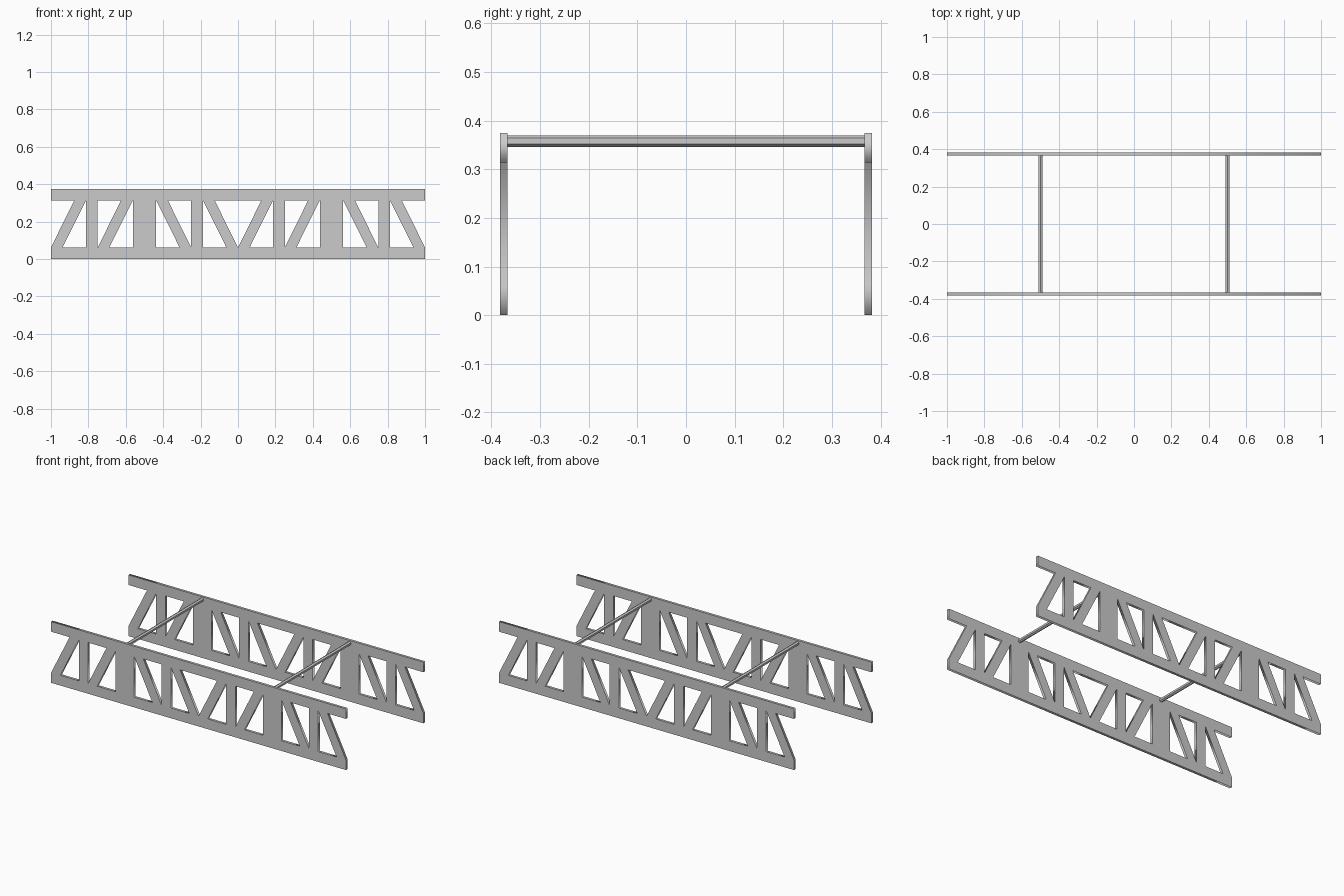
import bpy, bmesh
from math import pi

if "Cube" in bpy.data.objects:
    bpy.data.objects.remove(bpy.data.objects["Cube"])

W = 0.0625            # member width
T = 0.0156            # truss thickness
Z0, Z1, H = 0.0625, 0.3135, 0.375
YC = 0.375            # truss centre distance

# Half outline of holes (left side); the right half is mirrored
holes = [
    [(-0.9375, Z0), (-0.8125, Z0), (-0.8125, Z1)],
    [(-0.75, Z0), (-0.625, Z1), (-0.75, Z1)],
    [(-0.6875, Z0), (-0.5625, Z0), (-0.5625, Z1)],
    [(-0.4375, Z0), (-0.3125, Z0), (-0.4375, Z1)],
    [(-0.25, Z0), (-0.25, Z1), (-0.375, Z1)],
    [(-0.1875, Z0), (-0.0625, Z0), (-0.1875, Z1)],
]
holes += [[(-x, z) for x, z in h] for h in holes]
holes.append([(0, Z0), (0.125, Z1), (-0.125, Z1)])

# Outer outline: raked ends below an overhanging top rail
right = [(1, 0), (1, Z0), (0.875, Z1), (1, Z1), (1, H)]
outline = right + [(-x, z) for x, z in reversed(right)]


def truss(name, y):
    # Filled 2D curve with cut-outs, extruded to a plate
    curve = bpy.data.curves.new(name, 'CURVE')
    curve.dimensions = '2D'
    curve.fill_mode = 'BOTH'
    curve.extrude = T / 2
    for loop in [outline] + holes:
        s = curve.splines.new('POLY')
        s.points.add(len(loop) - 1)
        for p, (x, z) in zip(s.points, loop):
            # tiny inset keeps the central hole's tip clear of its neighbours
            p.co = (x, z, 0, 1)
        s.use_cyclic_u = True
    ob = bpy.data.objects.new(name, curve)
    ob.rotation_euler = (pi / 2, 0, 0)
    ob.location.y = y
    bpy.context.collection.objects.link(ob)
    bpy.ops.object.select_all(action='DESELECT')
    bpy.context.view_layer.objects.active = ob
    ob.select_set(True)
    bpy.ops.object.convert(target='MESH')


def cross_bar(name, x):
    # Thin six-sided bar between the two trusses, edge upward
    bpy.ops.mesh.primitive_cylinder_add(vertices=6, radius=0.0118, depth=2 * YC - T,
                                        location=(x, 0, 0.358), rotation=(pi / 2, 0, 0))
    bpy.context.object.name = name


truss("front_truss", -YC)
truss("back_truss", YC)
cross_bar("left_cross_bar", -0.5)
cross_bar("right_cross_bar", 0.5)
